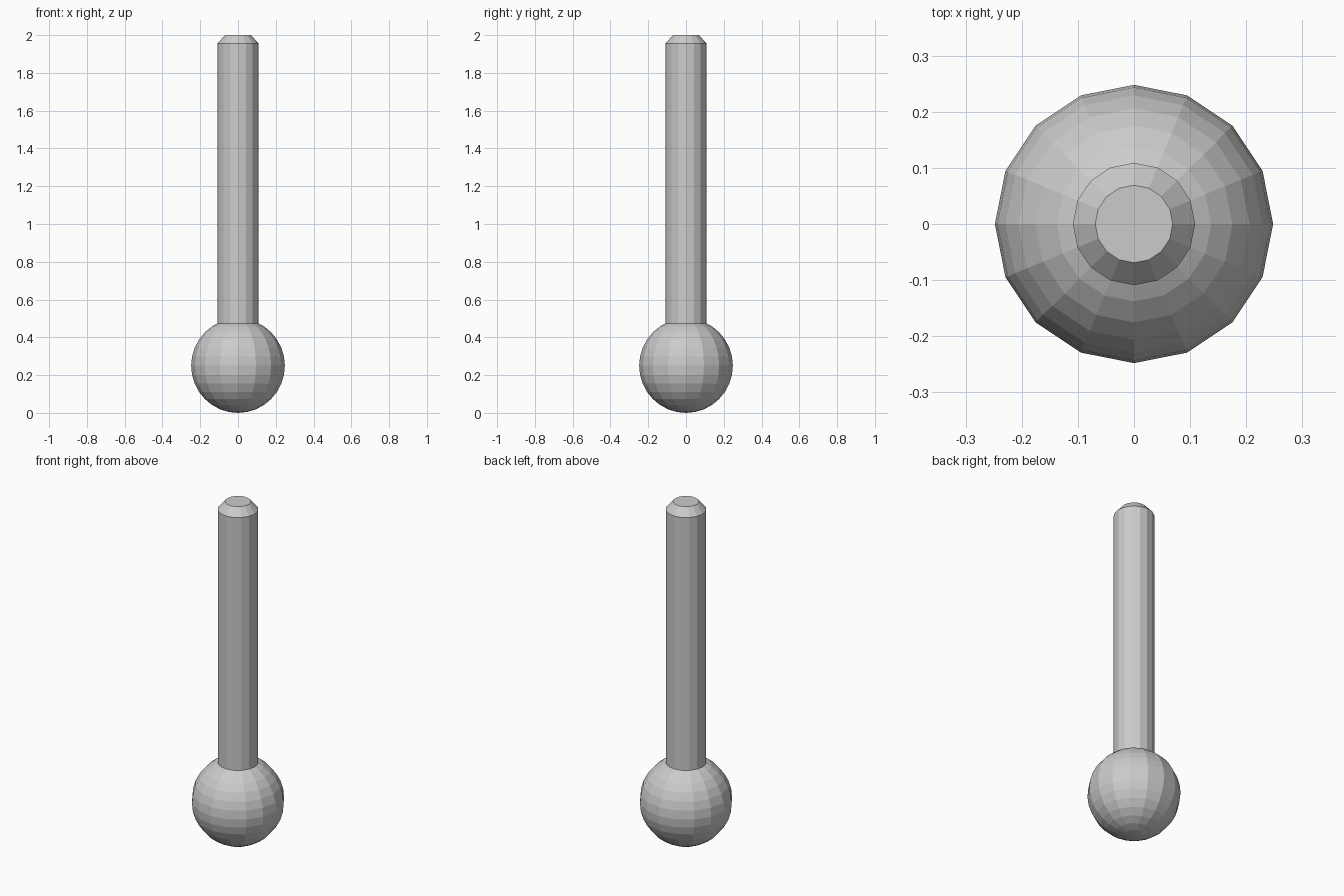
import bpy, bmesh, math

if "Cube" in bpy.data.objects:
    bpy.data.objects.remove(bpy.data.objects["Cube"])

def lathe(name, profile, sides=16):
    """Revolve a list of (radius, z) points around z; zero radius makes a pole."""
    bm = bmesh.new()
    rings = []
    for r, z in profile:
        if r < 1e-6:
            rings.append([bm.verts.new((0, 0, z))] * sides)
        else:
            rings.append([bm.verts.new((r * math.cos(2 * math.pi * i / sides),
                                        r * math.sin(2 * math.pi * i / sides), z))
                          for i in range(sides)])
    for a, b in zip(rings, rings[1:]):
        for i in range(sides):
            j = (i + 1) % sides
            bm.faces.new(list(dict.fromkeys((a[i], a[j], b[j], b[i]))))
    # flat caps on open ends
    for ring in (rings[0], rings[-1]):
        if len(set(ring)) > 1:
            bm.faces.new(ring)
    bmesh.ops.recalc_face_normals(bm, faces=bm.faces)
    mesh = bpy.data.meshes.new(name)
    bm.to_mesh(mesh)
    bm.free()
    obj = bpy.data.objects.new(name, mesh)
    bpy.context.collection.objects.link(obj)
    return obj

# faceted ball at the bottom
R = 0.248
ball = [(R * math.sin(math.pi * k / 16), 0.25 - 0.25 * math.cos(math.pi * k / 16))
        for k in range(17)]
ball[0], ball[-1] = (0, 0), (0, 0.5)
lathe("ball", ball)

# straight shaft with a chamfered top
lathe("shaft", [(0.109, 0.45), (0.109, 1.955), (0.069, 2.0)])
